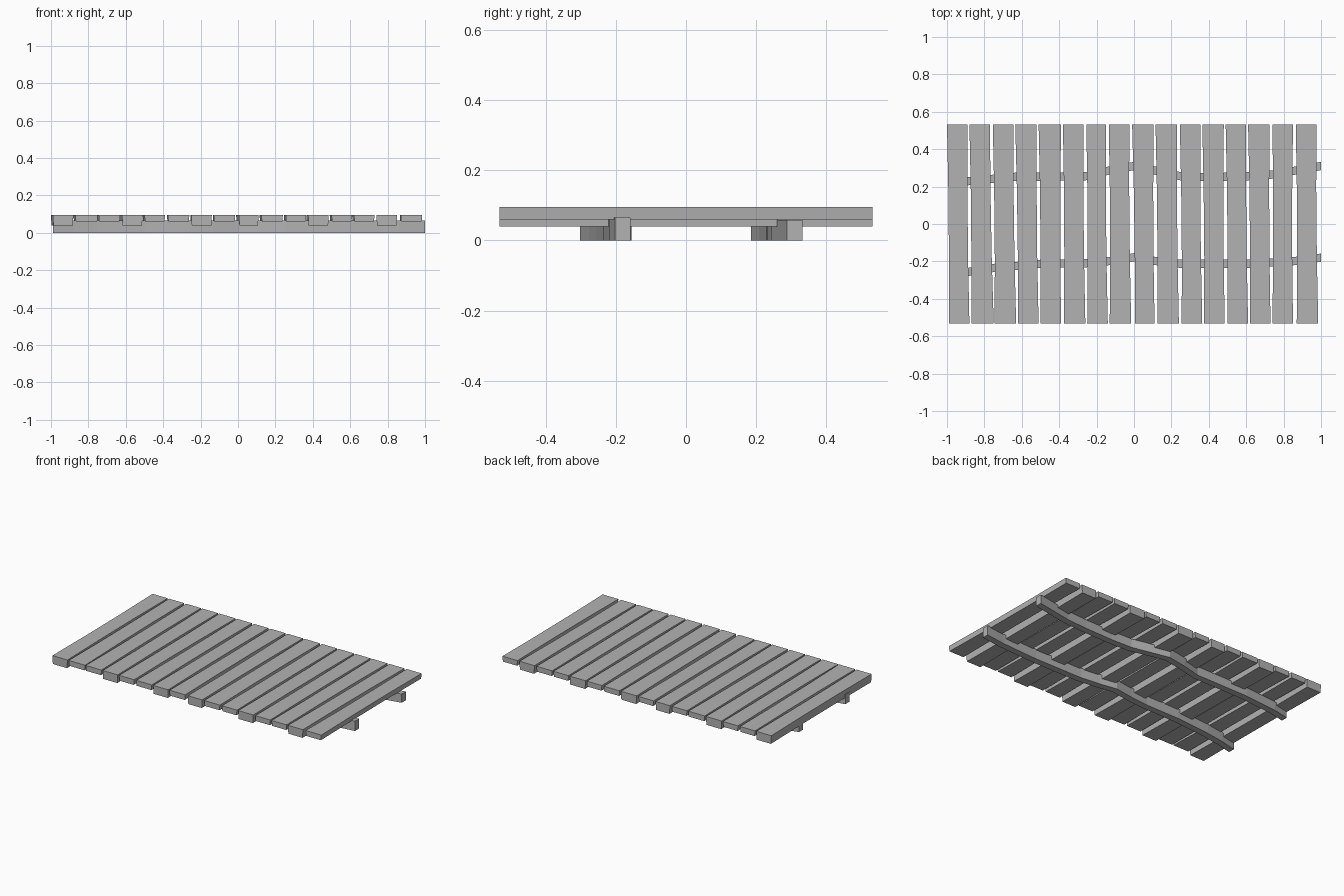
import bpy
import bmesh

default_cube = bpy.data.objects.get("Cube")
if default_cube:
    bpy.data.objects.remove(default_cube, do_unlink=True)

# Weathered grey shared by every board
grey = bpy.data.materials.new("weathered_grey")
grey.use_nodes = True
colour = (0.45, 0.45, 0.45, 1.0)
grey.diffuse_color = colour
grey.node_tree.nodes["Principled BSDF"].inputs["Base Color"].default_value = colour


def loft(name, sections):
    """Join four-cornered sections into one closed, flat-shaded board."""
    bm = bmesh.new()
    rings = [[bm.verts.new(point) for point in section] for section in sections]
    for first, second in zip(rings, rings[1:]):
        for i in range(4):
            j = (i + 1) % 4
            bm.faces.new((first[i], first[j], second[j], second[i]))
    bm.faces.new(rings[0])
    bm.faces.new(rings[-1])
    bmesh.ops.recalc_face_normals(bm, faces=bm.faces)
    mesh = bpy.data.meshes.new(name)
    bm.to_mesh(mesh)
    bm.free()
    mesh.materials.append(grey)
    board = bpy.data.objects.new(name, mesh)
    bpy.context.collection.objects.link(board)
    return board


# Deck planks: left and right edge at the back, then at the front
DECK_TOP = 0.095
HALF_DEPTH = 0.533
THICK_PLANKS = {0, 3, 6, 8, 11, 14}
PLANK_EDGES = [
    (-1.0, -.89, -.99, -.88), (-.88, -.77, -.87, -.75),
    (-.755, -.645, -.745, -.63), (-.635, -.52, -.62, -.51),
    (-.51, -.39, -.5, -.39), (-.38, -.27, -.375, -.26),
    (-.255, -.15, -.25, -.14), (-.135, -.025, -.13, -.015),
    (-.01, .105, .005, .11), (.115, .23, .125, .24),
    (.245, .355, .255, .365), (.365, .48, .375, .485),
    (.49, .6, .5, .61), (.61, .725, .62, .73),
    (.74, .85, .74, .85), (.865, .975, .87, .985),
]

for index, (back_l, back_r, front_l, front_r) in enumerate(PLANK_EDGES):
    underside = 0.04 if index in THICK_PLANKS else 0.06
    sections = []
    # The edges wander inward between the two ends
    for t, inset in ((0, 0), (0.33, 0.004), (0.67, 0.004), (1, 0)):
        y = HALF_DEPTH * (2 * t - 1)
        left = front_l + (back_l - front_l) * t + inset
        right = front_r + (back_r - front_r) * t - inset
        taper = 0.003
        sections.append([
            (left, y, DECK_TOP), (right, y, DECK_TOP),
            (right - taper, y, underside), (left + taper, y, underside),
        ])
    loft(f"deck_plank_{index + 1}", sections)


# Crooked support rails running across below the deck
def rail(name, top, path):
    half = 0.022
    loft(name, [[
        (x, y - half, 0), (x, y + half, 0),
        (x, y + half, top), (x, y - half, top),
    ] for x, y in path])


rail("front_rail", 0.065, [
    (-.99, -.28), (-.88, -.255), (-.75, -.235), (-.5, -.213), (-.26, -.21),
    (-.13, -.198), (0, -.178), (.115, -.198), (.25, -.213), (.6, -.213),
    (.75, -.205), (.86, -.198), (1, -.18),
])
rail("back_rail", 0.058, [
    (-.99, .207), (-.88, .23), (-.64, .252), (-.26, .255), (-.13, .287),
    (0, .31), (.115, .285), (.25, .255), (.4, .25), (.6, .255),
    (.75, .265), (.86, .285), (1, .31),
])
